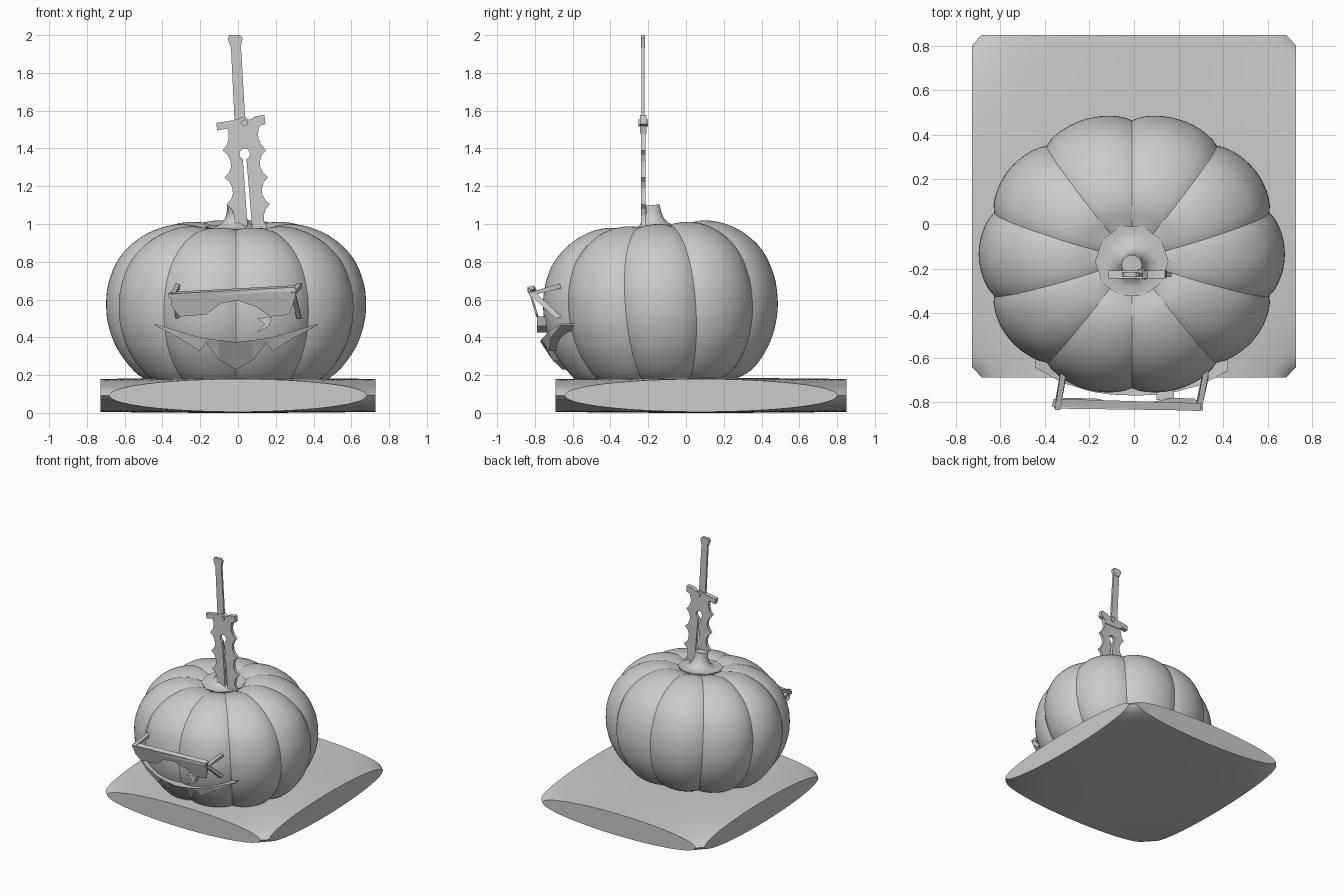
import bpy, bmesh, math
from mathutils import Vector, Matrix

if "Cube" in bpy.data.objects:
    bpy.data.objects.remove(bpy.data.objects["Cube"])

grey = bpy.data.materials.new("plain grey")
grey.use_nodes = True
COLOUR = (0.6, 0.6, 0.6, 1)
grey.diffuse_color = COLOUR
grey.node_tree.nodes["Principled BSDF"].inputs["Base Color"].default_value = COLOUR


def finish(bm, name, angle=None):
    """Turn a bmesh into a named object; smooth it when an angle is given."""
    bmesh.ops.recalc_face_normals(bm, faces=bm.faces)
    mesh = bpy.data.meshes.new(name)
    bm.to_mesh(mesh)
    bm.free()
    mesh.materials.append(grey)
    ob = bpy.data.objects.new(name, mesh)
    bpy.context.collection.objects.link(ob)
    if angle:
        bpy.ops.object.select_all(action='DESELECT')
        ob.select_set(True)
        bpy.context.view_layer.objects.active = ob
        bpy.ops.object.shade_smooth_by_angle(angle=math.radians(angle))
    return ob


def plate(name, outline, offset):
    """Closed outline of 3D points, thickened along offset."""
    bm = bmesh.new()
    face = bm.faces.new([bm.verts.new(p) for p in outline])
    ext = bmesh.ops.extrude_face_region(bm, geom=[face], use_keep_orig=True)
    moved = [g for g in ext["geom"] if isinstance(g, bmesh.types.BMVert)]
    bmesh.ops.translate(bm, verts=moved, vec=offset)
    bmesh.ops.triangulate(bm, faces=[f for f in bm.faces if len(f.verts) > 4])
    return finish(bm, name)


def upright(name, outline, y, depth):
    return plate(name, [(x, y - depth / 2, z) for x, z in outline], (0, depth, 0))


def smooth_path(pts, steps):
    """Rounded path through the points."""
    p = [Vector(q) for q in [pts[0], *pts, pts[-1]]]
    out = []
    for a, b, c, d in zip(p, p[1:], p[2:], p[3:]):
        for k in range(steps):
            t = k / steps
            out.append(0.5 * (2 * b + (c - a) * t + (2 * a - 5 * b + 4 * c - d) * t ** 2
                              + (3 * b - a - 3 * c + d) * t ** 3))
    return out + [p[-1]]


def revolve(name, path, sides, place, angle):
    """Surface of rings; place(r, z, theta) gives each point."""
    bm = bmesh.new()
    rings = [[bm.verts.new(place(r, z, math.tau * i / sides)) for i in range(sides)]
             for r, z in path]
    for low, high in zip(rings, rings[1:]):
        for i in range(sides):
            j = (i + 1) % sides
            bm.faces.new((low[i], low[j], high[j], high[i]))
    bm.faces.new(rings[0])
    bm.faces.new(rings[-1])
    return finish(bm, name, angle)


# Cushion: bulging pillow with lens-shaped sides and pinched, clipped corners
HX, HY, HZ, CLIP = 0.727, 0.77, 0.0925, 0.94
bm = bmesh.new()
bmesh.ops.create_grid(bm, x_segments=48, y_segments=48, size=1)
for sx in (-1, 1):
    for sy in (-1, 1):
        bmesh.ops.bisect_plane(bm, geom=bm.verts[:] + bm.edges[:] + bm.faces[:],
                               plane_co=(sx * CLIP, sy, 0), plane_no=(sx, sy, 0),
                               clear_outer=True)
ext = bmesh.ops.extrude_face_region(bm, geom=bm.faces[:], use_keep_orig=True)
upper = {g for g in ext["geom"] if isinstance(g, bmesh.types.BMVert)}
for v in bm.verts:
    a, b = v.co.x, v.co.y
    h = HZ * math.sqrt(max(0, 1 - (a * b / CLIP) ** 2)) * (1 - 0.06 * max(a * a, b * b))
    v.co = (a * HX, b * HY + 0.08, HZ + (h if v in upper else -h))
bmesh.ops.remove_doubles(bm, verts=bm.verts, dist=0.0005)
finish(bm, "cushion", 40)

# Pumpkin: ten lobes around a squat profile, leaning slightly forward
LEAN = Matrix.Rotation(math.radians(4.5), 3, 'X')
CENTRE = Vector((-0.01, -0.135, 0.57))


def lobed(r, z, t):
    bulge = 0.945 + 0.055 * abs(math.sin(5 * (t - math.pi / 2))) ** 0.7
    local = Vector((r * bulge * math.cos(t), 0.925 * r * bulge * math.sin(t),
                    (z - 0.57) * (0.5 + 0.5 * bulge)))
    return CENTRE + LEAN @ local


body = smooth_path([(0.01, 0.15), (0.3, 0.14), (0.44, 0.16), (0.54, 0.22), (0.63, 0.34),
                    (0.675, 0.46), (0.688, 0.57), (0.675, 0.69), (0.62, 0.82), (0.52, 0.92),
                    (0.4, 0.98), (0.28, 1.0), (0.17, 0.98), (0.01, 0.95)], 4)
revolve("pumpkin", body, 120, lobed, 30)

# Stem: flared faceted foot narrowing to a short stalk
stem = [(0.15, 0.95), (0.165, 0.985), (0.12, 0.982), (0.08, 1.0), (0.058, 1.03),
        (0.05, 1.06), (0.047, 1.1)]
revolve("stem", stem, 10,
        lambda r, z, t: (-0.01 + r * math.cos(t),
                         -0.165 - 0.15 * (z - 0.97) + r * math.sin(t),
                         z + 0.08 * r * math.sin(t)), 35)

# Sword blade: scalloped edges either side of a keyhole slit
SWORD_Y = -0.227


def axis(z):
    return -0.01 + (2 - z) * 0.072


def edge(side):
    pts = [(0.075, 1.5), (0.08, 1.45), (0.09, 1.42)]
    for tip in (1.39, 1.247, 1.104):
        pts += [(0.115, tip), (0.09, tip - 0.025), (0.077, tip - 0.06),
                (0.078, tip - 0.09), (0.09, tip - 0.118)]
    pts += [(0.085, 0.94)]
    return [(axis(z) + side * w, z) for w, z in pts]


hole = [(axis(1.37) + 0.028 * math.sin(a), 1.37 + 0.03 * math.cos(a))
        for a in [math.radians(200 + 32 * k) for k in range(11)]]
slit = [(axis(0.94) - 0.012, 0.94)] + hole + [(axis(0.94) + 0.012, 0.94)]
upright("sword_blade", edge(-1) + slit + edge(1)[::-1], SWORD_Y, 0.024)

# Sword guard, grip, pommel and boss
upright("sword_guard", [(-0.115, 1.535), (-0.02, 1.55), (0.035, 1.57), (0.06, 1.55),
                        (0.09, 1.57), (0.14, 1.577), (0.145, 1.53), (0.115, 1.52),
                        (0.105, 1.48), (-0.04, 1.48), (-0.06, 1.505), (-0.11, 1.495)],
        SWORD_Y, 0.034)
upright("sword_grip", [(-0.038, 1.95), (0.015, 1.95), (0.038, 1.56), (-0.018, 1.54)],
        SWORD_Y, 0.016)
upright("sword_pommel", [(-0.045, 2.0), (0.01, 2.0), (0.025, 1.985), (0.015, 1.94),
                         (-0.038, 1.935), (-0.055, 1.98)], SWORD_Y, 0.022)
upright("guard_boss", [(0.035 + 0.018 * math.cos(k * math.tau / 12),
                        1.535 + 0.018 * math.sin(k * math.tau / 12)) for k in range(12)],
        SWORD_Y, 0.05)


def skin(x, z):
    """Depth of the pumpkin's front."""
    s = 1 - (x / 0.7) ** 2 - abs((z - 0.55) / 0.44) ** 3
    return -0.135 - 0.63 * math.sqrt(max(0, s))


# Mouth: jagged grin wrapped on the front, built from mirrored columns
half = [(0.0, 0.375, 0.23), (0.09, 0.385, 0.28), (0.16, 0.395, 0.37), (0.193, 0.4, 0.328),
        (0.31, 0.435, 0.4), (0.433, 0.472, 0.465)]
columns = [(-x, a, b) for x, a, b in half[:0:-1]] + half
bm = bmesh.new()
loops = []
for x, top, low in columns:
    x -= 0.01
    loops.append([bm.verts.new((x, skin(x, z) + d, z))
                  for z, d in ((top, -0.025), (low, -0.025), (low, 0.06), (top, 0.06))])
for p, q in zip(loops, loops[1:]):
    for i in range(4):
        j = (i + 1) % 4
        bm.faces.new((p[i], p[j], q[j], q[i]))
bm.faces.new(loops[0])
bm.faces.new(loops[-1])
finish(bm, "mouth")

# Nose: small pointed wedge
plate("nose", [(x, -0.79, z) for x, z in ((0.1, 0.5), (0.18, 0.51), (0.165, 0.46),
                                          (0.1, 0.425), (0.14, 0.47))], (0, 0.08, 0))

# Shades: sloping lens plate, brow ledge and triangular arms
lens = [(-0.36, 0.63), (0.31, 0.66), (0.3, 0.6), (0.27, 0.52), (0.17, 0.51), (0.1, 0.56),
        (0.0, 0.595), (-0.09, 0.58), (-0.17, 0.52), (-0.31, 0.51), (-0.35, 0.56)]
plate("shades_lenses", [(x, -0.835 + 0.3 * (0.65 - z), z) for x, z in lens], (0, 0.012, 0))
plate("shades_brow", [(-0.37, -0.82, 0.61), (0.3, -0.84, 0.645), (0.3, -0.805, 0.655),
                      (-0.36, -0.785, 0.62)], (0, 0, 0.02))
for name, x, spread in (("right_arm", -0.355, 0.025), ("left_arm", 0.28, 0.03)):
    arm = [(x, -0.835, 0.635), (x + spread, -0.67, 0.685), (x + spread, -0.66, 0.66),
           (x, -0.8, 0.625)]
    strut = [(x, -0.83, 0.63), (x, -0.8, 0.64), (x + spread, -0.66, 0.51),
             (x + spread, -0.69, 0.5)]
    plate("shades_" + name, arm, (0.025, 0, 0))
    plate("shades_" + name + "_strut", strut, (0.025, 0, 0))
